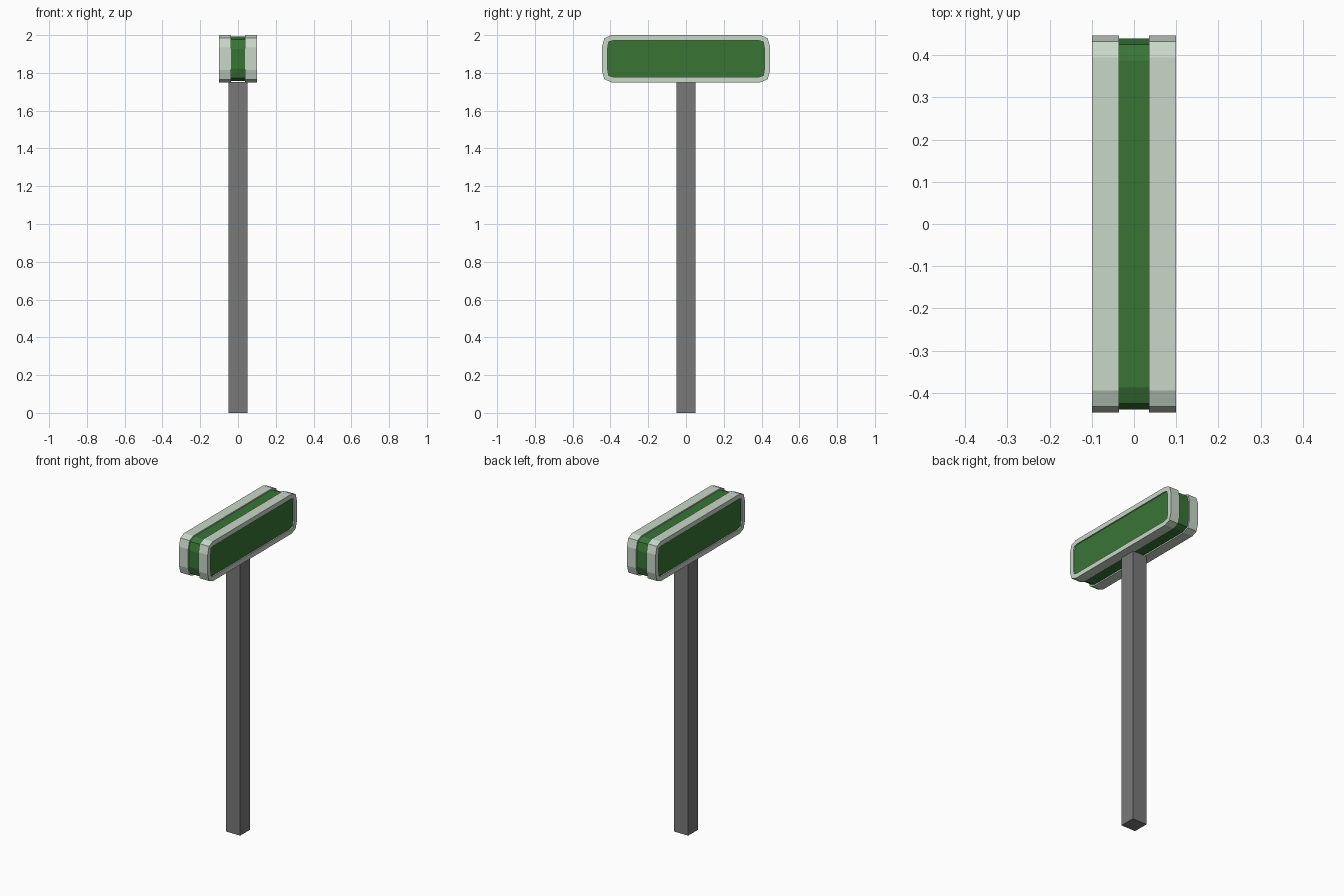
import bpy, bmesh

cube = bpy.data.objects.get("Cube")
if cube:
    bpy.data.objects.remove(cube, do_unlink=True)


def make_material(name, color):
    mat = bpy.data.materials.new(name)
    mat.use_nodes = True
    mat.diffuse_color = (*color, 1)
    mat.node_tree.nodes["Principled BSDF"].inputs["Base Color"].default_value = (*color, 1)
    return mat


white = make_material("pale white", (0.58, 0.68, 0.58))
green = make_material("sign green", (0.040, 0.178, 0.036))
grey = make_material("pole grey", (0.19, 0.19, 0.19))

MID = 1.875  # height of the sign centre


def add_object(name, bm, mats):
    bmesh.ops.recalc_face_normals(bm, faces=bm.faces)
    mesh = bpy.data.meshes.new(name)
    bm.to_mesh(mesh)
    bm.free()
    for mat in mats:
        mesh.materials.append(mat)
    obj = bpy.data.objects.new(name, mesh)
    bpy.context.collection.objects.link(obj)
    return obj


def outline(half_y, half_z):
    """Rectangle in the YZ plane with two-step faceted corners."""
    corner = [(half_y, half_z - 0.065), (half_y - 0.014, half_z - 0.016),
              (half_y - 0.052, half_z)]
    points = []
    for sy, sz in ((1, 1), (-1, 1), (-1, -1), (1, -1)):
        part = [(sy * y, MID + sz * z) for y, z in corner]
        points += part if sy * sz > 0 else part[::-1]
    return points


def slab(x0, x1, half_y, half_z):
    """Extrude the sign outline from x0 to x1, returning the face at x1."""
    bm = bmesh.new()
    base = bm.faces.new([bm.verts.new((x0, y, z)) for y, z in outline(half_y, half_z)])
    cap = bmesh.ops.extrude_face_region(bm, geom=[base], use_keep_orig=True)["geom"]
    bmesh.ops.translate(bm, vec=(x1 - x0, 0, 0),
                        verts=[v for v in cap if isinstance(v, bmesh.types.BMVert)])
    return bm, next(f for f in cap if isinstance(f, bmesh.types.BMFace))


# Square pole
bm = bmesh.new()
bmesh.ops.create_cube(bm, size=1)
for v in bm.verts:
    v.co = (v.co.x * 0.1, v.co.y * 0.1, (v.co.z + 0.5) * 1.753)
add_object("pole", bm, [grey])

# Green middle layer
bm, _ = slab(-0.036, 0.036, 0.439, 0.117)
add_object("sign_core", bm, [green])

# Pale plates, each with a recessed green panel
for side, name in ((1, "left_sign_plate"), (-1, "right_sign_plate")):
    bm, face = slab(side * 0.036, side * 0.1, 0.446, 0.125)
    bmesh.ops.recalc_face_normals(bm, faces=bm.faces)
    bmesh.ops.inset_region(bm, faces=[face], thickness=0.03)
    # Tighten the panel corners
    for v in face.verts:
        if abs(v.co.y) > 0.36:
            v.co.y = 0.415 * (1 if v.co.y > 0 else -1) if abs(v.co.z - MID) < 0.075 else v.co.y
    wall = bmesh.ops.extrude_face_region(bm, geom=[face])["geom"]
    panel = next(f for f in wall if isinstance(f, bmesh.types.BMFace))
    bmesh.ops.translate(bm, vec=(-side * 0.008, 0, 0), verts=panel.verts)
    if face.is_valid:
        bmesh.ops.delete(bm, geom=[face], context="FACES_ONLY")
    panel.material_index = 1
    add_object(name, bm, [white, green])
